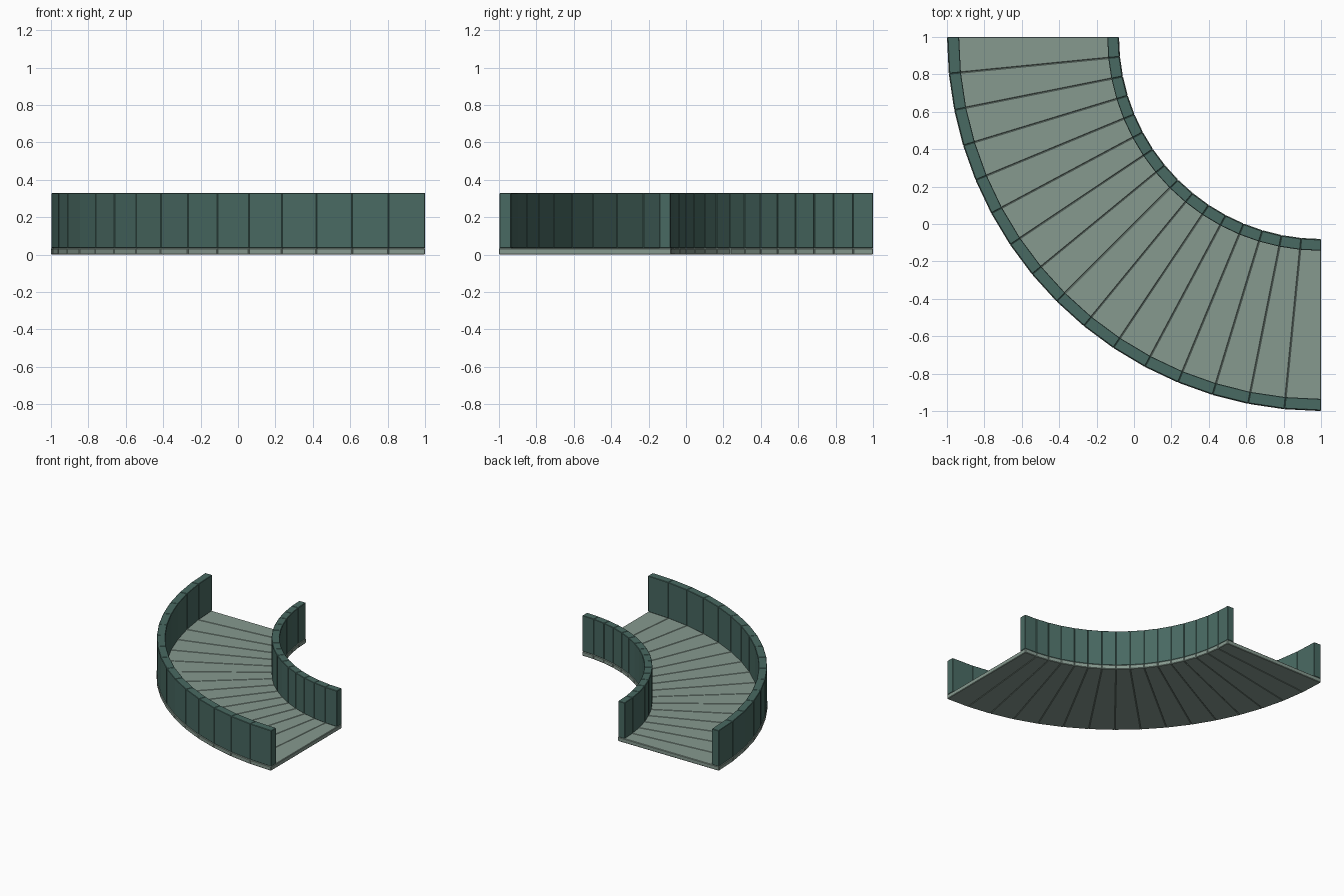
import bpy, bmesh, math

if "Cube" in bpy.data.objects:
    bpy.data.objects.remove(bpy.data.objects["Cube"])

SEGMENTS = 16
CENTRE = (1.0, 1.0)
STEP = math.pi / 2 / SEGMENTS


def material(name, rgb):
    m = bpy.data.materials.new(name)
    m.diffuse_color = (*rgb, 1)
    m.use_nodes = True
    m.node_tree.nodes["Principled BSDF"].inputs["Base Color"].default_value = m.diffuse_color
    return m


floor_mat = material("pale grey green", (0.24, 0.32, 0.275))
wall_mat = material("dark teal green", (0.066, 0.142, 0.122))


def curved_run(name, r_in, r_out, z0, z1, chamfer, mat):
    """Quarter ring of separate flat wedge blocks with softened edges."""
    bm = bmesh.new()
    for i in range(SEGMENTS):
        a, b = math.pi + i * STEP, math.pi + (i + 1) * STEP
        plan = [(r_in, a), (r_out, a), (r_out, b), (r_in, b)]
        rings = [[bm.verts.new((CENTRE[0] + r * math.cos(t),
                                CENTRE[1] + r * math.sin(t), z))
                  for r, t in plan] for z in (z0, z1)]
        low, high = rings
        bm.faces.new(low[::-1])
        bm.faces.new(high)
        for k in range(4):
            n = (k + 1) % 4
            bm.faces.new((low[k], low[n], high[n], high[k]))
    bmesh.ops.recalc_face_normals(bm, faces=bm.faces[:])
    bmesh.ops.bevel(bm, geom=bm.edges[:], offset=chamfer, segments=1,
                    affect='EDGES', profile=0.5)
    mesh = bpy.data.meshes.new(name)
    bm.to_mesh(mesh)
    bm.free()
    mesh.materials.append(mat)
    ob = bpy.data.objects.new(name, mesh)
    bpy.context.collection.objects.link(ob)
    return ob


# Floor planks
curved_run("floor_planks", 1.08, 2.0, 0.0, 0.035, 0.004, floor_mat)
# Side walls
curved_run("inner_wall", 1.083, 1.143, 0.035, 0.33, 0.003, wall_mat)
curved_run("outer_wall", 1.935, 1.997, 0.035, 0.33, 0.003, wall_mat)
